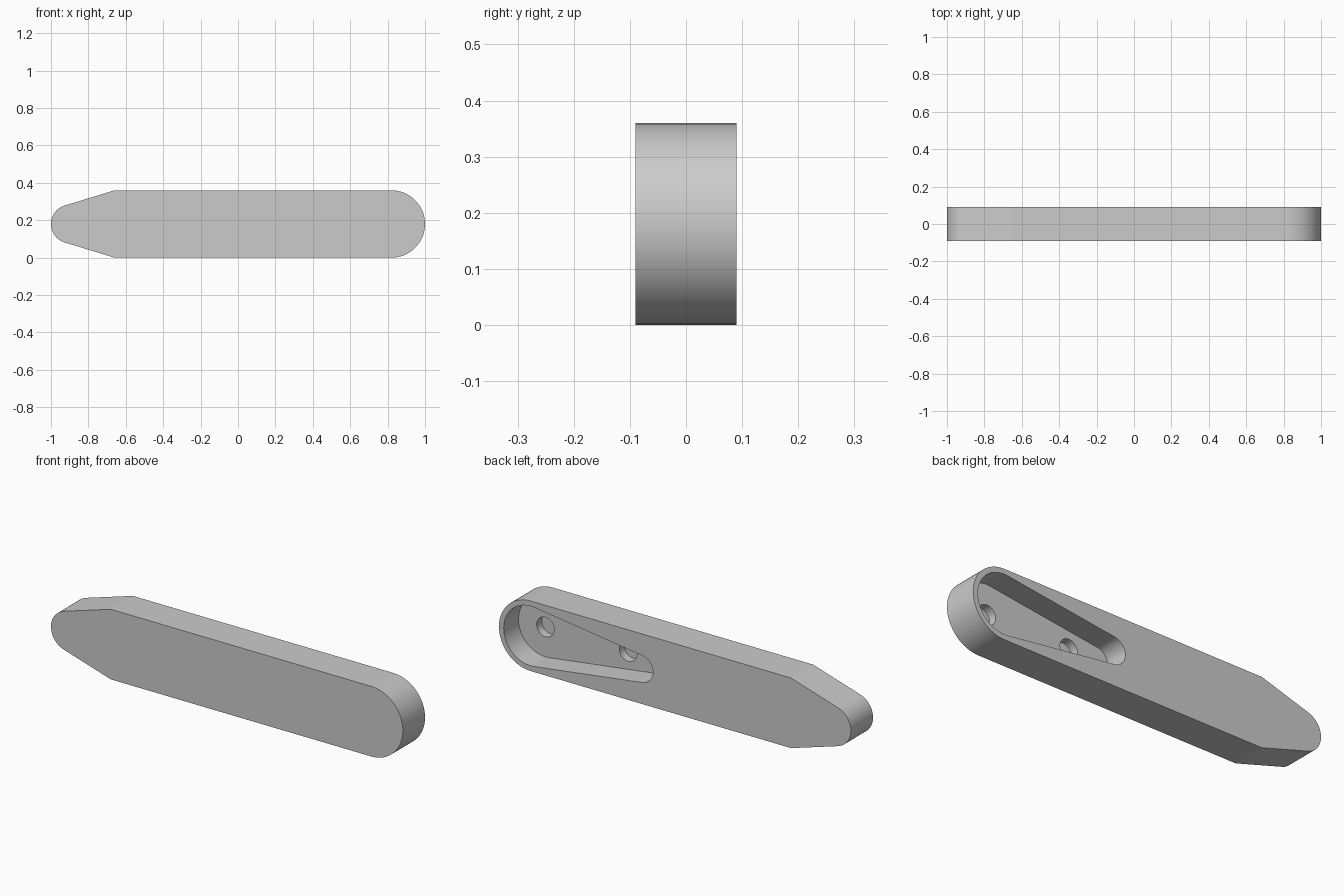
import bpy
import bmesh
from math import radians, sin, cos, asin, pi

cube = bpy.data.objects.get("Cube")
if cube:
    bpy.data.objects.remove(cube, do_unlink=True)

MID = 0.18    # height of the centre line
HALF = 0.09   # half thickness

grey = bpy.data.materials.new("plain grey")
grey.use_nodes = True
grey.diffuse_color = (0.6, 0.6, 0.6, 1)
grey.node_tree.nodes["Principled BSDF"].inputs["Base Color"].default_value = (0.6, 0.6, 0.6, 1)


def arc(cx, r, start, end, steps=40):
    """Points of an arc centred on the middle line, angles in radians."""
    angles = [start + (end - start) * i / steps for i in range(steps + 1)]
    return [(cx + r * cos(a), MID + r * sin(a)) for a in angles]


def prism(name, profile, y0, y1):
    """Extrude an x-z profile from y0 to y1."""
    bm = bmesh.new()
    face = bm.faces.new([bm.verts.new((x, y0, z)) for x, z in profile])
    out = bmesh.ops.extrude_face_region(bm, geom=[face])
    moved = [v for v in out["geom"] if isinstance(v, bmesh.types.BMVert)]
    bmesh.ops.translate(bm, verts=moved, vec=(0, y1 - y0, 0))
    bmesh.ops.recalc_face_normals(bm, faces=bm.faces)
    mesh = bpy.data.meshes.new(name)
    bm.to_mesh(mesh)
    bm.free()
    mesh.materials.append(grey)
    obj = bpy.data.objects.new(name, mesh)
    bpy.context.collection.objects.link(obj)
    return obj


# Bar: round at one end, tapered to a small round tip at the other
taper = radians(17.1)
bar_profile = arc(0.82, 0.18, -pi / 2, pi / 2)
bar_profile.append((-0.66, 2 * MID))
bar_profile += arc(-0.897, 0.103, pi / 2 + taper, 3 * pi / 2 - taper)
bar_profile.append((-0.66, 0))
bar = prism("bar", bar_profile, -HALF, HALF)

# Teardrop pocket in the back, with two blind holes in its floor
big_x, big_r, small_x, small_r = 0.82, 0.153, 0.195, 0.07
lean = pi / 2 - asin((big_r - small_r) / (big_x - small_x))
pocket_profile = (arc(big_x, big_r, -pi + lean, pi - lean)
                  + arc(small_x, small_r, pi - lean, pi + lean))
cutters = [prism("pocket_cutter", pocket_profile, -0.03, HALF + 0.05)]
for x in (0.82, 0.35):
    circle = arc(x, 0.05, 0, 2 * pi)[:-1]
    cutters.append(prism("hole_cutter", circle, -0.072, 0.02))

bpy.ops.object.select_all(action="DESELECT")
bar.select_set(True)
bpy.context.view_layer.objects.active = bar
for cutter in cutters:
    cutter.hide_render = True
    cut = bar.modifiers.new("cut", "BOOLEAN")
    cut.operation = "DIFFERENCE"
    cut.solver = "EXACT"
    cut.object = cutter
    bpy.ops.object.modifier_apply(modifier=cut.name)
    bpy.data.objects.remove(cutter, do_unlink=True)

bpy.ops.object.shade_smooth_by_angle(angle=radians(15))
